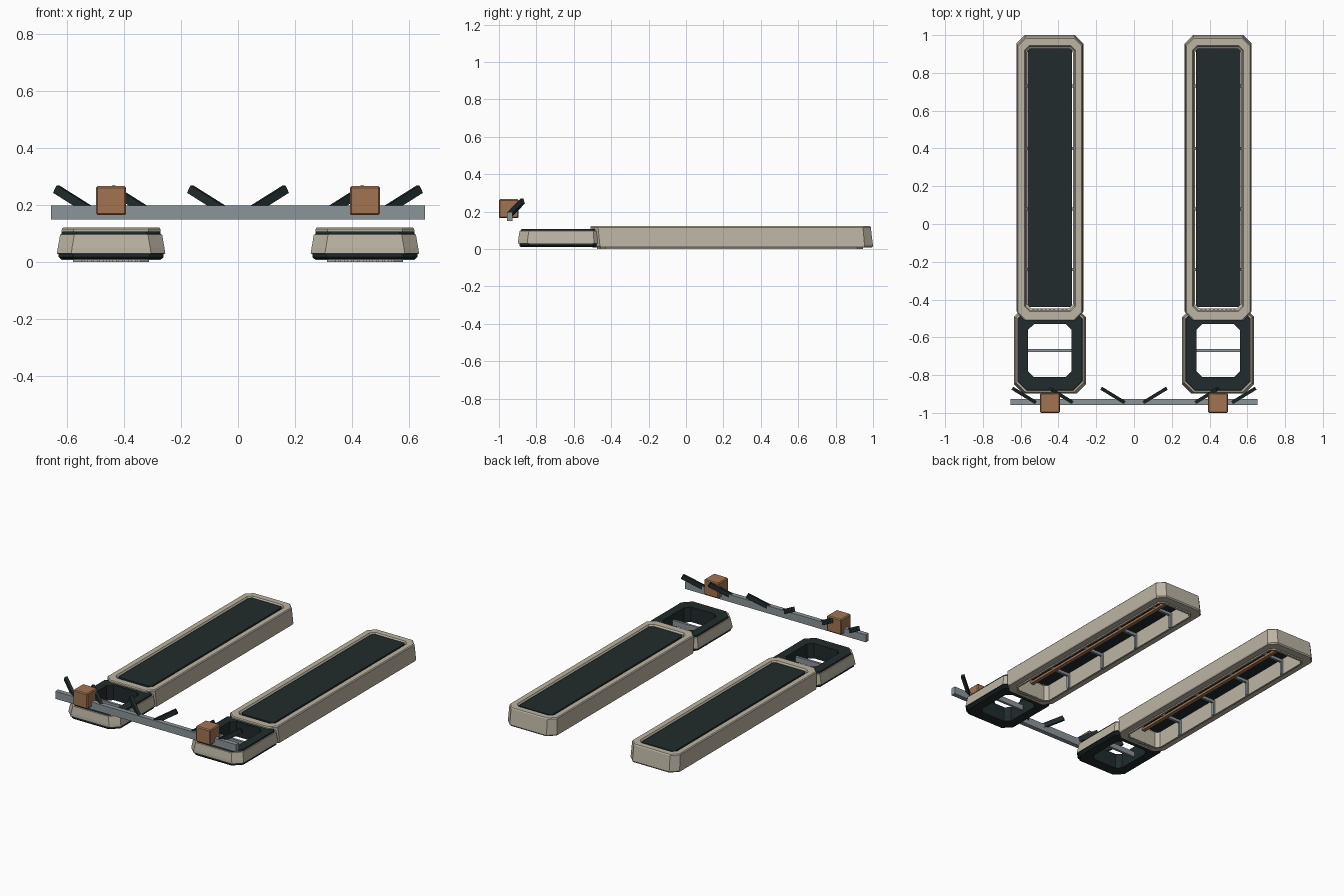
import bpy, bmesh
from mathutils import Vector, Matrix

if "Cube" in bpy.data.objects:
    bpy.data.objects.remove(bpy.data.objects["Cube"])


def material(name, rgb):
    m = bpy.data.materials.new(name)
    m.diffuse_color = (*rgb, 1)
    m.use_nodes = True
    m.node_tree.nodes["Principled BSDF"].inputs["Base Color"].default_value = m.diffuse_color
    return m


CREAM = material("warm cream", (0.50, 0.46, 0.37))
DARK = material("dark slate", (0.015, 0.024, 0.025))
BROWN = material("copper brown", (0.36, 0.175, 0.085))
GREY = material("steel grey", (0.26, 0.30, 0.32))


def finish(bm, name, mats):
    bmesh.ops.recalc_face_normals(bm, faces=bm.faces)
    me = bpy.data.meshes.new(name)
    bm.to_mesh(me)
    bm.free()
    for m in mats:
        me.materials.append(m)
    ob = bpy.data.objects.new(name, me)
    bpy.context.collection.objects.link(ob)
    return ob


def box(name, lo, hi, mat, bevel=0.0):
    lo, hi = Vector(lo), Vector(hi)
    bm = bmesh.new()
    bmesh.ops.create_cube(bm, size=1)
    size = hi - lo
    for v in bm.verts:
        v.co = (lo + hi) / 2 + Vector(a * b for a, b in zip(v.co, size))
    if bevel:
        bmesh.ops.bevel(bm, geom=list(bm.edges), offset=bevel, segments=1, affect='EDGES')
    return finish(bm, name, [mat])


def octagon(cx, hx, y0, y1, cf, cb, z):
    """Rectangle with clipped corners: cf at the front, cb at the back."""
    half = [(hx - cf, y0), (hx, y0 + cf), (hx, y1 - cb), (hx - cb, y1)]
    pts = half + [(-x, y) for x, y in reversed(half)]
    return [(cx + x, y, z) for x, y in pts]


def loft(name, cx, loops, mats, dark_bands=(), closed=True):
    """Join clipped rectangles; closed makes a frame, otherwise a capped slab."""
    bm = bmesh.new()
    rings = [[bm.verts.new(p) for p in octagon(cx, *l)] for l in loops]
    n = len(rings)
    for i in range(n if closed else n - 1):
        a, b = rings[i], rings[(i + 1) % n]
        for k in range(8):
            j = (k + 1) % 8
            f = bm.faces.new((a[k], a[j], b[j], b[k]))
            f.material_index = 1 if i in dark_bands else 0
    if not closed:
        bm.faces.new(rings[0])
        bm.faces.new(rings[-1])
    return finish(bm, name, mats)


# half width, front y, back y, front clip, back clip, height
HULL = [
    (0.133, -0.46, 0.945, 0.03, 0.03, 0.008),
    (0.174, -0.500, 0.995, 0.045, 0.045, 0.008),
    (0.178, -0.505, 1.000, 0.045, 0.045, 0.016),
    (0.173, -0.512, 0.988, 0.042, 0.042, 0.116),
    (0.168, -0.507, 0.983, 0.040, 0.040, 0.122),
    (0.134, -0.462, 0.945, 0.025, 0.025, 0.122),
    (0.128, -0.455, 0.938, 0.022, 0.022, 0.112),
    (0.128, -0.455, 0.938, 0.022, 0.022, 0.006),
    (0.122, -0.447, 0.930, 0.022, 0.022, 0.000),
    (0.133, -0.46, 0.945, 0.03, 0.03, 0.000),
]
NOSE = [
    (0.115, -0.81, -0.53, 0.03, 0.03, 0.010),
    (0.176, -0.882, -0.482, 0.05, 0.02, 0.010),
    (0.184, -0.890, -0.478, 0.05, 0.02, 0.018),
    (0.184, -0.890, -0.478, 0.05, 0.02, 0.028),
    (0.190, -0.898, -0.472, 0.05, 0.02, 0.030),
    (0.187, -0.897, -0.473, 0.05, 0.02, 0.050),
    (0.179, -0.890, -0.476, 0.05, 0.02, 0.097),
    (0.173, -0.882, -0.482, 0.05, 0.02, 0.098),
    (0.171, -0.880, -0.484, 0.05, 0.02, 0.108),
    (0.115, -0.81, -0.53, 0.03, 0.03, 0.108),
]

for side, s in (("left", -1), ("right", 1)):
    cx = s * 0.445
    # long hollow hull, its inset deck, and the open nose section
    loft(side + "_hull", cx, HULL, [CREAM, DARK])
    loft(side + "_deck", cx, [(0.118, -0.44, 0.93, 0.012, 0.012, 0.106),
                              (0.118, -0.44, 0.93, 0.012, 0.012, 0.118)],
         [DARK], closed=False)
    loft(side + "_nose", cx, NOSE, [CREAM, DARK], (0, 1, 2, 3, 7, 8, 9))
    box(side + "_nose_crossbar", (cx - 0.116, -0.678, 0.035), (cx + 0.116, -0.662, 0.07), GREY)
    # ribs and keel rail under the deck
    for i, y in enumerate((-0.24, 0.08, 0.40, 0.73)):
        box(f"{side}_rib_{i}", (cx - 0.129, y - 0.008, 0.088), (cx + 0.129, y + 0.008, 0.106), GREY)
        for e in (-1, 1):
            x = cx + e * 0.122
            box(f"{side}_rib_leg_{i}_{e}", (x - 0.007, y - 0.008, 0.004),
                (x + 0.007, y + 0.008, 0.106), GREY)
    box(side + "_keel_rail", (cx - 0.012, -0.44, 0.076), (cx + 0.012, 0.925, 0.092), BROWN)
    # small grille teeth below the front of the hull
    for i in range(9):
        x = cx + (i - 4) * 0.022
        box(f"{side}_grille_tooth_{i}", (x - 0.005, -0.475, 0.001), (x + 0.005, -0.452, 0.009), CREAM)
    # mounting block on the front beam
    box(side + "_block", (cx - 0.053, -1.0, 0.165), (cx + 0.053, -0.895, 0.266), BROWN, 0.006)
    # blades leaning outward and back
    for i, x in enumerate((0.06, 0.335, 0.53)):
        a = Vector((s * (x - 0.005), -0.942, 0.185))
        b = Vector((s * (x + 0.108), -0.873, 0.256))
        d = (b - a).normalized()
        u = Vector((0, 0, 1)).cross(d).normalized()
        w = d.cross(u)
        rot = Matrix((u, w, d)).transposed().to_4x4()
        bm = bmesh.new()
        bmesh.ops.create_cube(bm, size=1)
        bmesh.ops.scale(bm, vec=(0.018, 0.03, (b - a).length), verts=bm.verts)
        bmesh.ops.transform(bm, matrix=Matrix.Translation((a + b) / 2) @ rot, verts=bm.verts)
        finish(bm, f"{side}_blade_{i}", [DARK])

# front beam
box("front_beam", (-0.655, -0.957, 0.149), (0.655, -0.927, 0.198), GREY)
